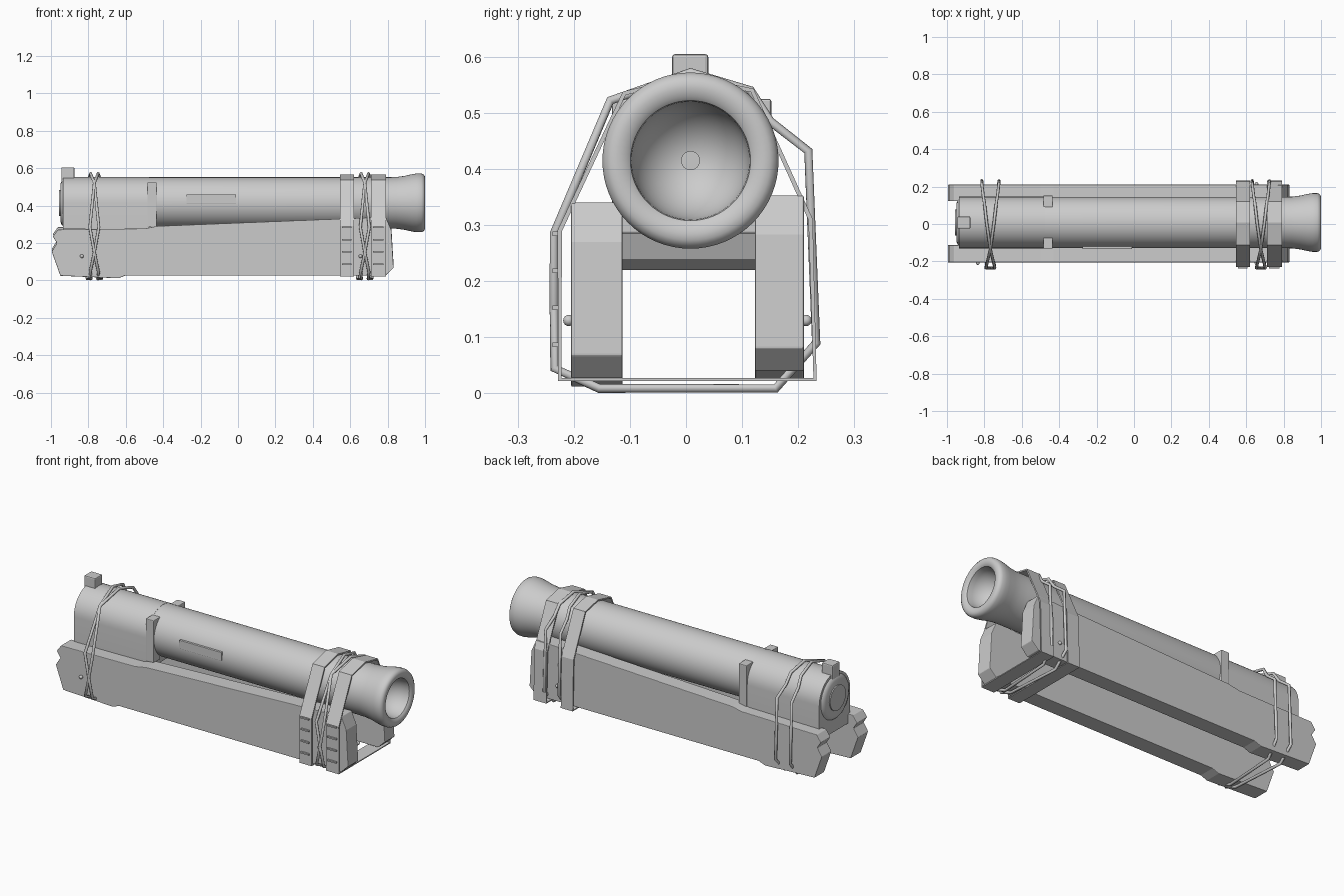
import bpy, bmesh, math
from mathutils import Vector

old = bpy.data.objects.get("Cube")
if old:
    bpy.data.objects.remove(old, do_unlink=True)

grey = bpy.data.materials.new("plain_grey")
grey.use_nodes = True
COLOUR = (0.6, 0.6, 0.6, 1)
grey.diffuse_color = COLOUR
grey.node_tree.nodes["Principled BSDF"].inputs["Base Color"].default_value = COLOUR

AXIS_Y, AXIS_Z, RADIUS = 0.008, 0.415, 0.137


def finish(name, bm, smooth=False, bevel=0):
    bmesh.ops.recalc_face_normals(bm, faces=bm.faces)
    mesh = bpy.data.meshes.new(name)
    bm.to_mesh(mesh)
    bm.free()
    ob = bpy.data.objects.new(name, mesh)
    bpy.context.collection.objects.link(ob)
    mesh.materials.append(grey)
    if bevel:
        mod = ob.modifiers.new("Bevel", "BEVEL")
        mod.width, mod.segments = bevel, 2
    if smooth:
        bpy.ops.object.select_all(action="DESELECT")
        ob.select_set(True)
        bpy.context.view_layer.objects.active = ob
        bpy.ops.object.shade_smooth_by_angle(angle=math.radians(35))
    return ob


def box(name, lo, hi, bevel=0.004):
    bm = bmesh.new()
    bmesh.ops.create_cube(bm, size=1)
    lo, hi = Vector(lo), Vector(hi)
    for v in bm.verts:
        v.co = (lo + hi) / 2 + v.co * (hi - lo)
    return finish(name, bm, bevel=bevel)


def prism(name, points, offset, smooth=False, bevel=0):
    bm = bmesh.new()
    face = bm.faces.new([bm.verts.new(p) for p in points])
    out = bmesh.ops.extrude_face_region(bm, geom=[face])
    verts = [g for g in out["geom"] if isinstance(g, bmesh.types.BMVert)]
    bmesh.ops.translate(bm, verts=verts, vec=offset)
    return finish(name, bm, smooth, bevel)


def lathe_x(name, profile, steps=64):
    bm = bmesh.new()
    verts = [bm.verts.new((x, AXIS_Y, AXIS_Z + r)) for x, r in profile]
    edges = [bm.edges.new(pair) for pair in zip(verts, verts[1:])]
    bmesh.ops.spin(bm, geom=verts + edges, cent=(0, AXIS_Y, AXIS_Z),
                   axis=(1, 0, 0), angle=math.tau, steps=steps)
    bmesh.ops.remove_doubles(bm, verts=bm.verts, dist=0.0001)
    return finish(name, bm, smooth=True)


# Barrel with flared, rounded lip and bowl-shaped bore
bowl = [(0.86 + 0.12 * (1 - math.cos(a)), 0.105 * math.sin(a))
        for a in (math.pi / 2 * i / 10 for i in range(10, -1, -1))]
lathe_x("barrel", [(-0.95, 0), (-0.95, 0.1), (-0.943, 0.117), (-0.93, 0.128),
                   (-0.91, 0.135), (-0.89, RADIUS), (0.8, RADIUS), (0.845, 0.138),
                   (0.89, 0.144), (0.93, 0.153), (0.955, 0.157), (0.98, 0.157),
                   (0.992, 0.152), (0.999, 0.142), (1.0, 0.13), (0.997, 0.115),
                   (0.99, 0.107)] + bowl)
lathe_x("bore_centre", [(0.858, 0), (0.866, 0), (0.866, 0.017), (0.858, 0.017)], 24)
lathe_x("rear_disc", [(-0.945, 0), (-0.956, 0), (-0.956, 0.07), (-0.945, 0.07)], 40)

# Breech housing: straight cheeks below the barrel and a block between the rails
side = RADIUS + 0.001
arc = [(AXIS_Y + side * math.cos(a), AXIS_Z + side * math.sin(a))
       for a in (math.pi * i / 24 for i in range(25))]
outline = arc + [(AXIS_Y - side, 0.275), (AXIS_Y + side, 0.275)]
prism("breech_housing", [(-0.935, y, z) for y, z in outline], (0.46, 0, 0), smooth=True)
block = [(-0.935, 0.4), (-0.935, 0.22), (-0.5, 0.22), (-0.47, 0.24), (-0.45, 0.29), (-0.45, 0.4)]
prism("breech_block", [(x, -0.115, z) for x, z in block], (0, 0.24, 0))

# Wooden side rails with notched tail and sloping top
rail = [(-0.963, 0.272), (-0.99, 0.235), (-0.968, 0.2), (-0.996, 0.155), (-0.95, 0.025),
        (-0.64, 0.012), (-0.6, 0.027), (0.79, 0.027), (0.832, 0.068), (0.82, 0.27),
        (0.79, 0.34), (-0.43, 0.291), (-0.5, 0.278)]
for name, y, width, lift in (("right_rail", -0.205, 0.092, 0), ("left_rail", 0.123, 0.087, 0.013)):
    prism(name, [(x, y, z + lift) for x, z in rail], (0, width, 0), bevel=0.003)

# Rear sight, side brackets and side plate
box("rear_sight", (-0.945, -0.025, 0.52), (-0.875, 0.04, 0.605), 0.006)
box("right_bracket", (-0.485, -0.132, 0.285), (-0.435, -0.07, 0.525))
box("left_bracket", (-0.485, 0.09, 0.285), (-0.435, 0.152, 0.525))
box("side_plate", (-0.275, -0.134, 0.412), (-0.01, -0.12, 0.46), 0.002)

# Wide straps around barrel and rails, with small rungs on the right side
strap = [(-0.225, 0.025), (-0.225, 0.29), (-0.11, 0.535), (AXIS_Y, 0.563),
         (0.118, 0.54), (0.222, 0.31), (0.23, 0.025)]
for name, x0, x1 in (("rear_strap", 0.545, 0.62), ("front_strap", 0.71, 0.79)):
    bm = bmesh.new()
    a = [bm.verts.new((x0, y, z)) for y, z in strap]
    b = [bm.verts.new((x1, y, z)) for y, z in strap]
    for i in range(len(strap)):
        j = (i + 1) % len(strap)
        bm.faces.new((a[i], a[j], b[j], b[i]))
    ob = finish(name, bm)
    mod = ob.modifiers.new("Thickness", "SOLIDIFY")
    mod.thickness, mod.offset = 0.008, 0
    for i in range(4):
        z = 0.087 + 0.066 * i
        box(f"{name}_rung_{i + 1}", (x0 + 0.012, -0.238, z - 0.004),
            (x1 - 0.012, -0.226, z + 0.004), 0)

# Crossed rope loops: y, z and sideways drift along the loop
loop = [(-0.235, 0.045, 0.022), (-0.235, 0.15, 0), (-0.235, 0.285, -0.024),
        (-0.135, 0.522, 0), (AXIS_Y, 0.572, 0.02), (0.115, 0.54, 0.032),
        (0.15, 0.485, 0.038), (0.218, 0.432, 0.046), (0.232, 0.09, 0.046),
        (0.16, 0.009, 0.038), (-0.155, 0.009, 0.018)]
for name, cx in (("rear_rope", -0.768), ("front_rope", 0.678)):
    for label, sign in (("a", 1), ("b", -1)):
        curve = bpy.data.curves.new(f"{name}_{label}", "CURVE")
        curve.dimensions = "3D"
        curve.bevel_depth, curve.bevel_resolution = 0.008, 2
        spline = curve.splines.new("POLY")
        spline.points.add(len(loop) - 1)
        for p, (y, z, drift) in zip(spline.points, loop):
            p.co = (cx + sign * drift, y, z, 1)
        spline.use_cyclic_u = True
        curve.materials.append(grey)
        bpy.context.collection.objects.link(bpy.data.objects.new(curve.name, curve))

# Pegs on the rail sides
for name, x, y in (("tail_peg", -0.835, -0.209), ("right_peg", 0.655, -0.209),
                   ("left_peg", 0.655, 0.214)):
    bm = bmesh.new()
    bmesh.ops.create_uvsphere(bm, u_segments=12, v_segments=8, radius=0.01)
    bmesh.ops.translate(bm, verts=bm.verts, vec=(x, y, 0.13))
    finish(name, bm, smooth=True)
